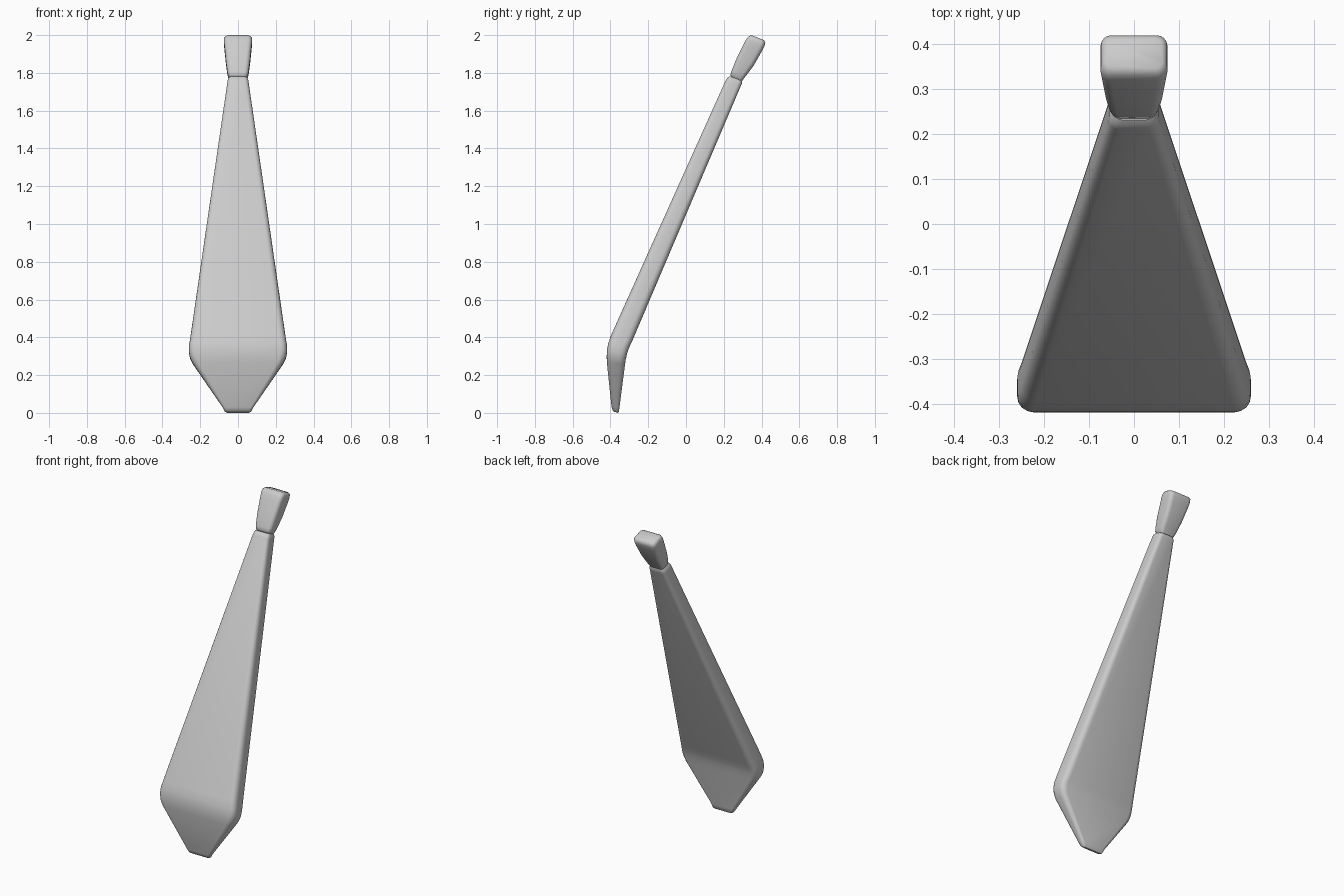
import bpy, bmesh, math
from mathutils import Vector


def ring(w, front, back, r, seg=4):
    """Rounded rectangle: half width w along x, depth from front to back (y, z)."""
    f, b = Vector((0, *front)), Vector((0, *back))
    mid, axis = (f + b) / 2, (b - f).normalized()
    t = (b - f).length / 2
    r = min(r, t * 0.95, w * 0.95)
    pts = []
    for q, (sx, sy) in enumerate([(1, 1), (-1, 1), (-1, -1), (1, -1)]):
        for k in range(seg + 1):
            a = math.pi / 2 * (q + k / seg)
            u = sx * (w - r) + r * math.cos(a)
            v = sy * (t - r) + r * math.sin(a)
            pts.append(mid + axis * v + Vector((u, 0, 0)))
    return pts


def loft(name, sections):
    bm = bmesh.new()
    loops = [[bm.verts.new(p) for p in ring(*s)] for s in sections]
    for a, b in zip(loops, loops[1:]):
        n = len(a)
        for i in range(n):
            bm.faces.new((a[i], a[(i + 1) % n], b[(i + 1) % n], b[i]))
    bm.faces.new(loops[0])
    bm.faces.new(loops[-1])
    bmesh.ops.recalc_face_normals(bm, faces=bm.faces)
    me = bpy.data.meshes.new(name)
    bm.to_mesh(me)
    bm.free()
    ob = bpy.data.objects.new(name, me)
    bpy.context.collection.objects.link(ob)
    bpy.context.view_layer.objects.active = ob
    ob.select_set(True)
    bpy.ops.object.shade_smooth_by_angle(angle=math.radians(50))
    ob.select_set(False)


# Hanging blade: tip, bend, long taper, rounded top end
loft("tie_blade", [
    (0.062, (-0.380, 0.006), (-0.361, 0.000), 0.010),
    (0.071, (-0.388, 0.013), (-0.356, 0.006), 0.012),
    (0.082, (-0.394, 0.030), (-0.352, 0.030), 0.016),
    (0.240, (-0.419, 0.268), (-0.323, 0.255), 0.032),
    (0.254, (-0.420, 0.300), (-0.319, 0.282), 0.034),
    (0.260, (-0.418, 0.335), (-0.313, 0.310), 0.034),
    (0.259, (-0.411, 0.370), (-0.304, 0.340), 0.034),
    (0.252, (-0.396, 0.413), (-0.287, 0.375), 0.034),
    (0.056, (0.210, 1.760), (0.290, 1.730), 0.022),
    (0.054, (0.219, 1.773), (0.296, 1.744), 0.022),
    (0.047, (0.232, 1.782), (0.296, 1.758), 0.020),
])

# Knot: narrow neck flaring to a rounded flat top
loft("tie_knot", [
    (0.046, (0.240, 1.779), (0.298, 1.758), 0.018),
    (0.052, (0.235, 1.788), (0.306, 1.770), 0.020),
    (0.056, (0.240, 1.808), (0.318, 1.785), 0.022),
    (0.064, (0.264, 1.868), (0.359, 1.840), 0.024),
    (0.072, (0.304, 1.950), (0.402, 1.915), 0.024),
    (0.075, (0.319, 1.978), (0.416, 1.944), 0.024),
    (0.073, (0.331, 1.993), (0.420, 1.962), 0.022),
    (0.064, (0.346, 2.000), (0.412, 1.974), 0.018),
])
